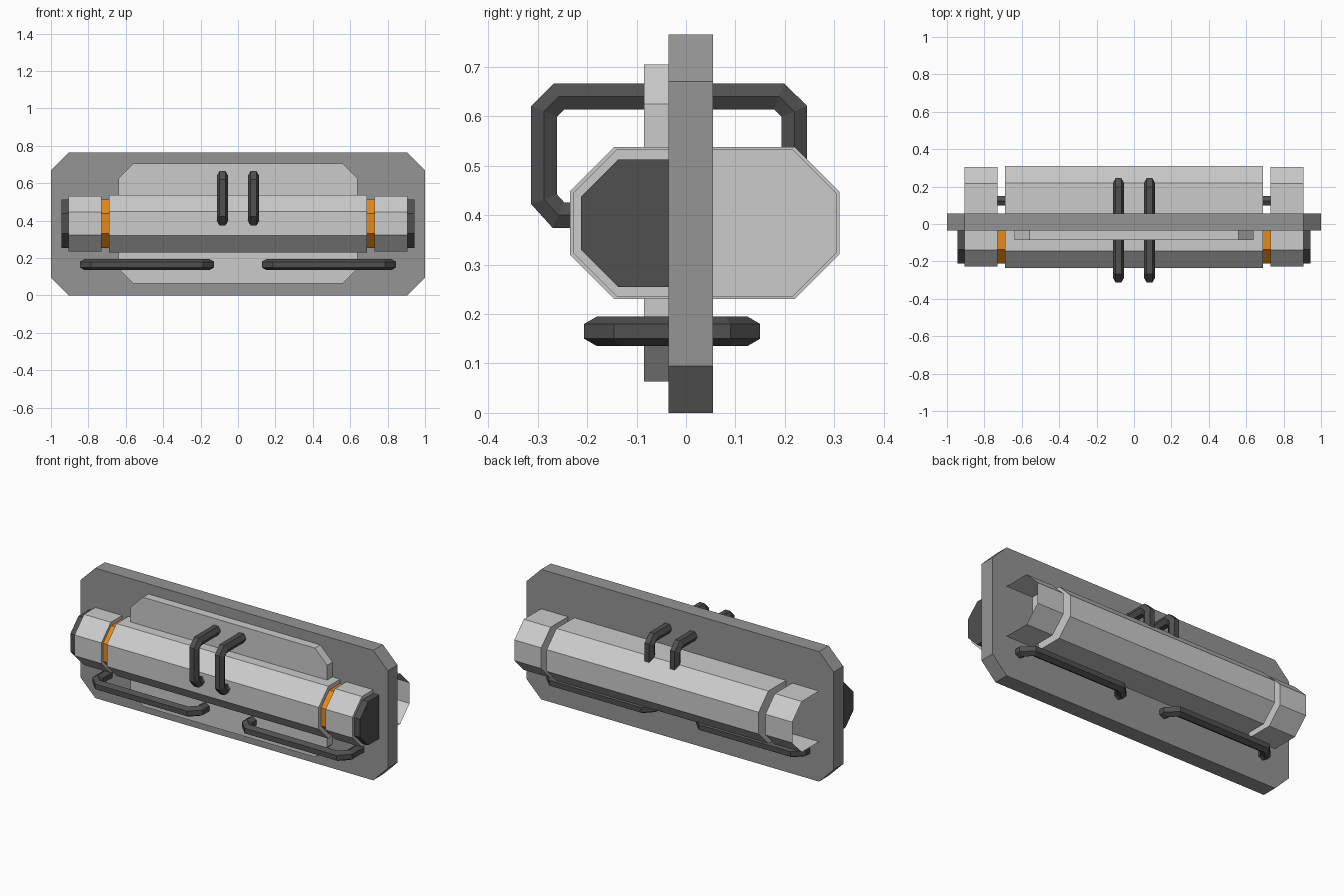
import bpy, bmesh
from math import sin, cos, pi
from mathutils import Vector

if "Cube" in bpy.data.objects:
    bpy.data.objects.remove(bpy.data.objects["Cube"])


def material(name, rgb):
    m = bpy.data.materials.new(name)
    m.diffuse_color = (*rgb, 1)
    m.use_nodes = True
    m.node_tree.nodes["Principled BSDF"].inputs["Base Color"].default_value = m.diffuse_color
    return m


DARK = material("dark_grey", (0.08, 0.08, 0.08))
MID = material("mid_grey", (0.3, 0.3, 0.3))
ORANGE = material("orange", (0.8, 0.25, 0.01))


def finish(bm, name, mat=None):
    bmesh.ops.recalc_face_normals(bm, faces=bm.faces[:])
    me = bpy.data.meshes.new(name)
    bm.to_mesh(me)
    bm.free()
    ob = bpy.data.objects.new(name, me)
    bpy.context.collection.objects.link(ob)
    if mat:
        me.materials.append(mat)
    return ob


def loft(bm, rings, closed_path=False, caps=(True, True)):
    """Skin a list of closed rings of points."""
    vs = [[bm.verts.new(p) for p in ring] for ring in rings]
    n = len(vs[0])
    pairs = list(zip(vs, vs[1:])) + ([(vs[-1], vs[0])] if closed_path else [])
    for a, b in pairs:
        for i in range(n):
            j = (i + 1) % n
            bm.faces.new((a[i], a[j], b[j], b[i]))
    if not closed_path:
        if caps[0]:
            bm.faces.new(vs[0])
        if caps[1]:
            bm.faces.new(vs[-1])


def octagon(a0, a1, b0, b1, c):
    return [(a0 + c, b0), (a1 - c, b0), (a1, b0 + c), (a1, b1 - c),
            (a1 - c, b1), (a0 + c, b1), (a0, b1 - c), (a0, b0 + c)]


def half_octagon(y0, y1, z0, z1, c):
    """Chamfered on the y0 side only."""
    return [(y1, z0), (y0 + (c if y1 > y0 else -c), z0), (y0, z0 + c),
            (y0, z1 - c), (y0 + (c if y1 > y0 else -c), z1), (y1, z1)]


def x_prism(name, prof, x0, x1, mat=None, caps=(True, True)):
    bm = bmesh.new()
    loft(bm, [[(x, y, z) for y, z in prof] for x in (x0, x1)], caps=caps)
    return finish(bm, name, mat)


def y_plate(name, prof, y0, y1, mat=None):
    bm = bmesh.new()
    loft(bm, [[(x, y, z) for x, z in prof] for y in (y0, y1)])
    return finish(bm, name, mat)


def hex_bar(name, path, normal, r=0.03, closed=False):
    """Sweep a hexagon along a flat path with mitred corners."""
    pts, n, k = [Vector(p) for p in path], Vector(normal), len(path)
    rings = []
    for i, p in enumerate(pts):
        d0 = (p - pts[i - 1]).normalized() if i or closed else None
        d1 = (pts[(i + 1) % k] - p).normalized() if i < k - 1 or closed else d0
        d0 = d0 or d1
        m = n.cross(d0 + d1).normalized()
        m /= m.dot(n.cross(d0))
        rings.append([p + n * r * cos(a * pi / 3) + m * r * sin(a * pi / 3)
                      for a in range(6)])
    bm = bmesh.new()
    loft(bm, rings, closed)
    return finish(bm, name, DARK)


# Back plate and raised front panel
y_plate("back_plate", octagon(-1, 1, 0, 0.765, 0.095), -0.035, 0.055, MID)
y_plate("front_panel", octagon(-0.64, 0.64, 0.063, 0.705, 0.08), -0.085, -0.03)

# Main eight-sided barrel through the plate
x_prism("barrel", octagon(-0.235, 0.31, 0.23, 0.538, 0.09), -0.69, 0.69)

for s, side in ((-1, "left"), (1, "right")):
    # End collars: solid at the front, open-ended shell at the back
    x_prism(side + "_front_collar",
            half_octagon(-0.228, 0.0, 0.235, 0.533, 0.088), s * 0.73, s * 0.905)
    x_prism(side + "_rear_collar",
            half_octagon(0.304, 0.0, 0.235, 0.533, 0.088), s * 0.73, s * 0.905,
            caps=(True, False))
    # Glowing ring in the gap and dark end plug
    plug = half_octagon(-0.212, 0.0, 0.255, 0.512, 0.075)
    x_prism(side + "_ring", plug, s * 0.685, s * 0.735, ORANGE)
    x_prism(side + "_end_plug", plug, s * 0.9, s * 0.943, DARK)
    # Upper pipe arching over the plate
    hex_bar(side + "_arch_pipe",
            [(s * 0.083, y, z) for y, z in (
                (-0.2, 0.4), (-0.258, 0.4), (-0.287, 0.432), (-0.287, 0.61),
                (-0.257, 0.64), (0.188, 0.64), (0.219, 0.61), (0.219, 0.48))],
            (1, 0, 0))
    # Lower pipe loop passing through the plate
    hex_bar(side + "_loop_pipe",
            [(s * x, y, 0.165) for x, y in octagon(0.153, 0.82, -0.18, 0.124, 0.045)],
            (0, 0, 1), closed=True)
